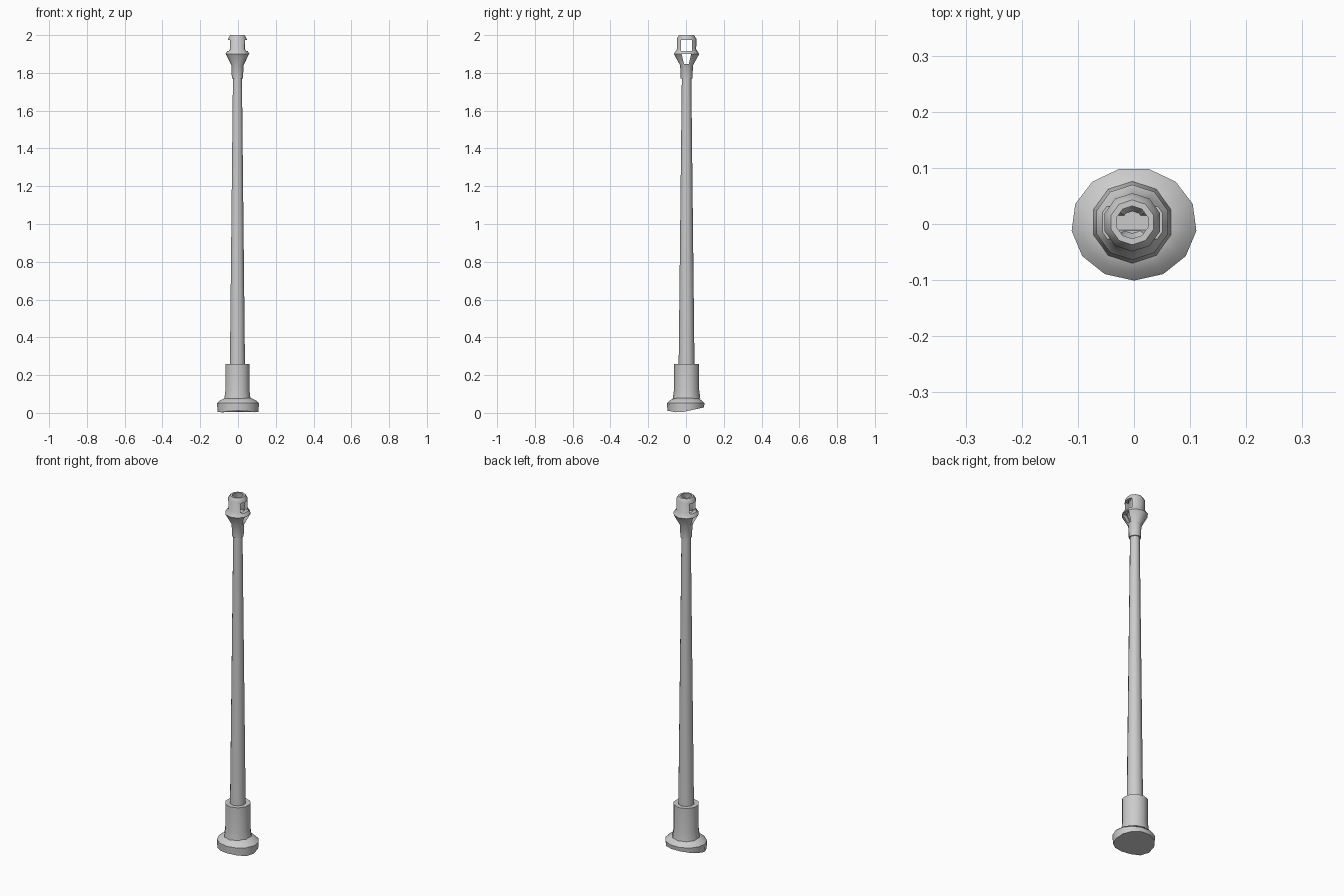
import bpy, bmesh
from math import pi, cos, sin, radians

if "Cube" in bpy.data.objects:
    bpy.data.objects.remove(bpy.data.objects["Cube"])


def lathe(name, profile, sides, phase=-pi / 2, centre=(-0.003, 0.003), scale=(1, 1), foot=None):
    """Revolve (radius, z) pairs from bottom to top; both ends close on the axis."""
    bm = bmesh.new()
    rings = []
    for i, (r, z) in enumerate(profile):
        ring = []
        for k in range(sides):
            a = phase + 2 * pi * k / sides
            x, y = r * scale[0] * cos(a), r * scale[1] * sin(a)
            zz = foot(y) if foot and i == 0 else z
            ring.append(bm.verts.new((centre[0] + x, centre[1] + y, zz)))
        rings.append(ring)
    for a, b in zip(rings, rings[1:]):
        for k in range(sides):
            n = (k + 1) % sides
            bm.faces.new((a[k], a[n], b[n], b[k]))
    bm.faces.new(rings[0][::-1])
    bm.faces.new(rings[-1])
    bmesh.ops.recalc_face_normals(bm, faces=bm.faces)
    me = bpy.data.meshes.new(name)
    bm.to_mesh(me)
    bm.free()
    ob = bpy.data.objects.new(name, me)
    bpy.context.collection.objects.link(ob)
    return ob


def window_cutter(name, z0, z1, w0, w1):
    """Trapezoid prism through the head along x."""
    bm = bmesh.new()
    outline = [(-w0, z0), (w0, z0), (w1, z1), (-w1, z1)]
    f = bm.faces.new([bm.verts.new((-0.2, y + 0.002, z)) for y, z in outline])
    out = bmesh.ops.extrude_face_region(bm, geom=[f])
    verts = [v for v in out["geom"] if isinstance(v, bmesh.types.BMVert)]
    bmesh.ops.translate(bm, verts=verts, vec=(0.4, 0, 0))
    bmesh.ops.recalc_face_normals(bm, faces=bm.faces)
    me = bpy.data.meshes.new(name)
    bm.to_mesh(me)
    bm.free()
    ob = bpy.data.objects.new(name, me)
    bpy.context.collection.objects.link(ob)
    ob.hide_render = True
    return ob


# Worn foot: the sole is tilted, lowest a little forward of the middle
def sole(y):
    return 0.012 * (-0.04 - y) / 0.06 if y < -0.04 else 0.03 * (y + 0.04) / 0.14


foot = lathe("foot", [(0.109, 0), (0.112, 0.052), (0.096, 0.066), (0.068, 0.08)], 13,
             centre=(0, 0), scale=(1, 0.9), foot=sole)

# Sleeve above the foot
sleeve = lathe("sleeve", [(0.073, 0.075), (0.067, 0.12), (0.067, 0.26)], 10)

# Tapered shaft
shaft = lathe("shaft", [(0.042, 0.25), (0.025, 1.78)], 10)

# Hollow head: outer skin up, over the lip, and down the bore
head = lathe("head", [(0.031, 1.77), (0.034, 1.84), (0.067, 1.90), (0.051, 1.925),
                      (0.052, 1.98), (0.040, 2.0), (0.029, 2.0),
                      (0.035, 1.97), (0.035, 1.92), (0.042, 1.90), (0.020, 1.85)], 10)

# Two windows on each side, cut straight through
cutters = [window_cutter("upper_window_cutter", 1.917, 1.974, 0.029, 0.029),
           window_cutter("lower_window_cutter", 1.848, 1.899, 0.013, 0.025)]
bpy.context.view_layer.objects.active = head
for c in cutters:
    m = head.modifiers.new(c.name, "BOOLEAN")
    m.operation = "DIFFERENCE"
    m.solver = "EXACT"
    m.object = c
    bpy.ops.object.modifier_apply(modifier=m.name)
for c in cutters:
    bpy.data.objects.remove(c)

# Smooth sides with crisp rims
for ob in (foot, sleeve, shaft, head):
    bpy.ops.object.select_all(action="DESELECT")
    ob.select_set(True)
    bpy.context.view_layer.objects.active = ob
    bpy.ops.object.shade_smooth_by_angle(angle=radians(40))
